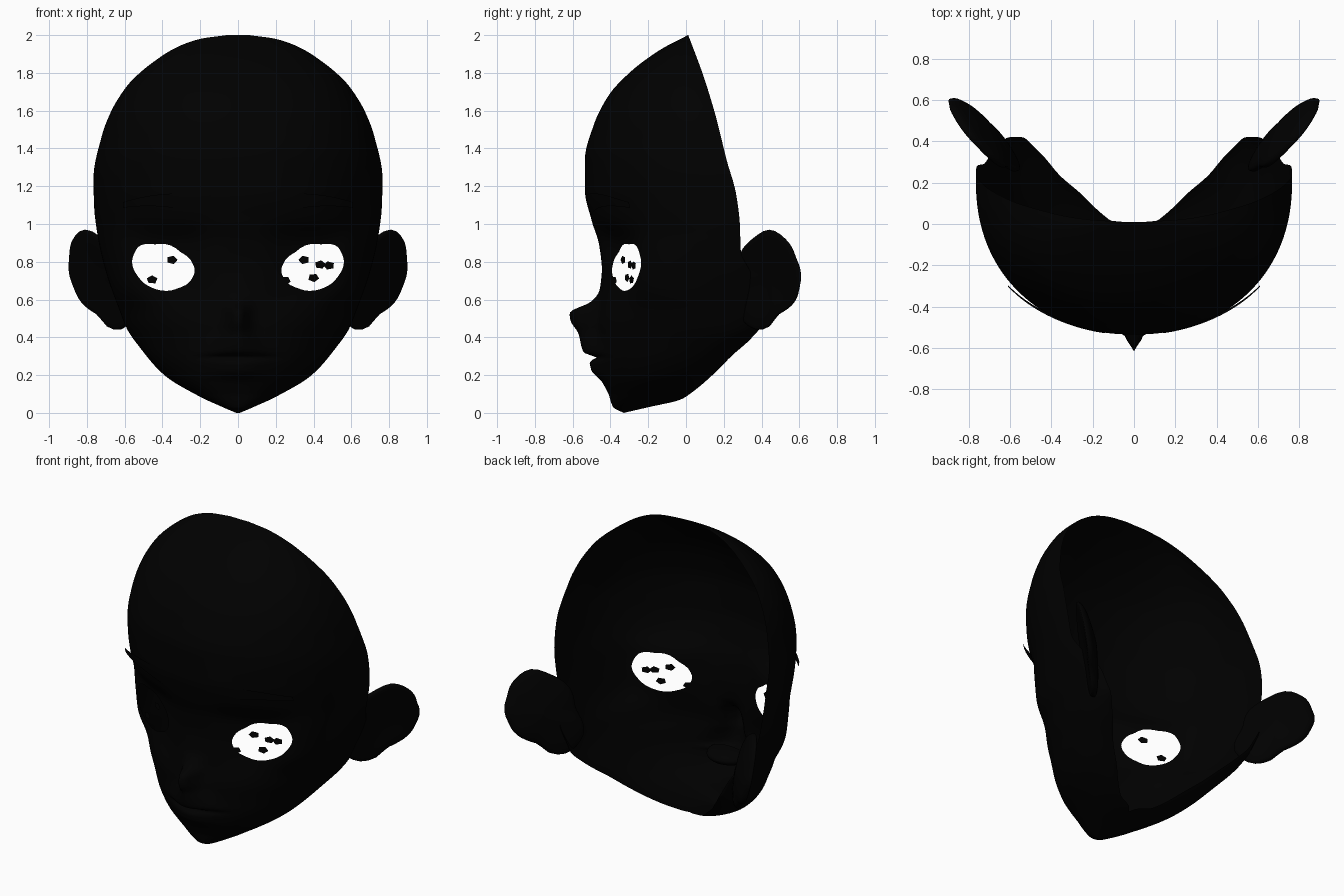
import bpy, bmesh, math

if "Cube" in bpy.data.objects:
    bpy.data.objects.remove(bpy.data.objects["Cube"])


def mat(name, v):
    m = bpy.data.materials.new(name)
    m.diffuse_color = (v, v, v, 1)
    m.use_nodes = True
    m.node_tree.nodes["Principled BSDF"].inputs["Base Color"].default_value = m.diffuse_color
    return m


BLACK = mat("black", 0.0)


def curve(*pts):
    """Monotone cubic interpolation through (key, value) points."""
    p = sorted(pts)
    n = len(p)
    d = [(p[i + 1][1] - p[i][1]) / (p[i + 1][0] - p[i][0]) for i in range(n - 1)]
    m = [d[0]] + [2 * a * b / (a + b) if a * b > 0 else 0 for a, b in zip(d, d[1:])] + [d[-1]]

    def f(k):
        k = min(max(k, p[0][0]), p[-1][0])
        i = 0
        while i < n - 2 and k > p[i + 1][0]:
            i += 1
        h = p[i + 1][0] - p[i][0]
        t = (k - p[i][0]) / h
        return ((2 * t**3 - 3 * t**2 + 1) * p[i][1] + (t**3 - 2 * t**2 + t) * h * m[i]
                + (3 * t**2 - 2 * t**3) * p[i + 1][1] + (t**3 - t**2) * h * m[i + 1])
    return f


def polar(pts):
    """Closed outline as radius over angle."""
    a = [(math.atan2(z, x), math.hypot(x, z)) for x, z in pts]
    return curve(*[(t + k * math.tau, r) for t, r in a for k in (-1, 0, 1)])


def make(name, bm, mats=(BLACK,)):
    me = bpy.data.meshes.new(name)
    bm.to_mesh(me)
    bm.free()
    for m in mats:
        me.materials.append(m)
    me.shade_smooth()
    ob = bpy.data.objects.new(name, me)
    bpy.context.collection.objects.link(ob)
    return ob


def grid(bm, rows, closed=False):
    vs = [[bm.verts.new(c) for c in r] for r in rows]
    for a, b in zip(vs, vs[1:]):
        for i in range(len(a) - (0 if closed else 1)):
            j = (i + 1) % len(a)
            bm.faces.new((a[i], a[j], b[j], b[i]))


# Head profiles over height: front line, half width, widest depth, rear edge
front = curve((2, .01), (1.92, -.14), (1.8, -.30), (1.68, -.41), (1.52, -.49), (1.34, -.535),
              (1.18, -.535), (1.02, -.50), (.89, -.46), (.75, -.445), (.6, -.45), (.45, -.47),
              (.3, -.465), (.2, -.445), (.1, -.41), (.03, -.385), (0, -.33))
width = curve((2, .06), (1.98, .2), (1.93, .335), (1.86, .445), (1.8, .52), (1.74, .58),
              (1.67, .63), (1.6, .67), (1.47, .72), (1.24, .765), (1.1, .762), (.92, .74),
              (.75, .70), (.55, .63), (.44, .585), (.36, .53), (.2, .39), (.085, .2),
              (.03, .08), (0, .01))
mid = curve((2, .01), (1.79, .06), (1.58, .12), (1.34, .18), (1.1, .23), (.9, .24), (.77, .22),
            (.44, .2), (.3, .06), (.2, -.04), (.1, -.17), (.03, -.29), (0, -.33))
edge_x = curve((.86, 0), (.75, -.01), (.6, -.05), (.5, -.07), (.4, -.10),
               (.3, -.12), (.2, -.14), (.1, -.11), (.075, -.16), (.06, -.14), (0, -.01))
edge_y = curve((2, .012), (1.79, .09), (1.58, .155), (1.34, .215), (1.16, .265), (1, .285),
               (.86, .29), (.75, .34), (.6, .42), (.5, .42), (.4, .35), (.3, .24), (.2, .14),
               (.1, .02), (.07, -.03), (.03, -.2), (0, -.33))
# Nose and lips: depth and breadth of the bump on the centre line
bump = curve((.75, 0), (.65, -.01), (.59, -.05), (.53, -.155), (.49, -.145), (.42, -.10),
             (.33, -.08), (.31, -.06), (.295, -.005), (.28, -.035), (.26, -.05), (.23, -.05),
             (.16, -.01), (.1, 0))
breadth = curve((.65, .08), (.53, .05), (.45, .06), (.38, .1), (.3, .14), (.2, .14))
P = .93


def face_y(x, z):
    s = min(abs(x) / width(z), 1) ** (1 / P)
    c = math.sqrt(max(0, 1 - s * s)) ** P
    y = mid(z) + (front(z) - mid(z)) * c + bump(z) * math.exp(-(x / breadth(z)) ** 2)
    # flatter around the eyes
    g = math.exp(-((abs(x) - .395) / .24) ** 4 - ((z - .775) / .19) ** 4)
    return y + g * (-.385 + .43 * (abs(x) - .23) - y)


def half_slice(z, nf=36, nb=12):
    w, pts = width(z), []
    for i in range(nf + 1):
        x = w * math.sin(math.pi / 2 * i / nf) ** P
        pts.append((x, face_y(x, z), z))
    xe = 0 if z < .07 else max(0, w + edge_x(z))
    for i in range(1, nb + 1):
        s = math.pi / 2 * i / nb
        pts.append((xe + (w - xe) * math.cos(s), mid(z) + (edge_y(z) - mid(z)) * math.sin(s), z))
    return pts


# Eye outline
CX, CZ = .395, .775
eye_r = polar([(-.165, -.03), (-.15, .025), (-.08, .085), (.03, .118), (.14, .095), (.163, .045),
               (.125, -.065), (.04, -.12), (-.07, -.118), (-.14, -.08)])


def eye_rel(x, z):
    dx, dz = abs(x) - CX, z - CZ
    return math.hypot(dx, dz) / eye_r(math.atan2(dz, dx))


# Open face shell with eye holes
bm = bmesh.new()
rows = []
N = 200
for k in range(N + 1):
    h = half_slice(1 - math.cos(math.pi * k / N))
    rows.append([(-x, y, z) for x, y, z in h[:0:-1]] + h)
grid(bm, rows)
holes = []
for f in bm.faces:
    c = f.calc_center_median()
    if c.y < 0 and abs(c.x) < .6 and .6 < c.z < .95 and eye_rel(c.x, c.z) < 1:
        holes.append(f)
bmesh.ops.delete(bm, geom=holes, context='FACES')
for v in bm.verts:
    if v.is_boundary and v.co.y < 0 and abs(v.co.x) < .62 and .6 < v.co.z < .95:
        q = eye_rel(v.co.x, v.co.z)
        x = math.copysign(CX + (abs(v.co.x) - CX) / q, v.co.x)
        z = CZ + (v.co.z - CZ) / q
        v.co = (x, face_y(x, z), z)
bmesh.ops.remove_doubles(bm, verts=bm.verts, dist=.0004)
bmesh.ops.recalc_face_normals(bm, faces=bm.faces)
make("face_shell", bm)

# Small flecks standing in the eye openings
SPOTS = {1: [(.35, .81), (.435, .785), (.482, .78), (.40, .715), (.25, .70)],
         -1: [(.35, .81), (.455, .705)]}
for side, label in ((1, "right"), (-1, "left")):
    bm = bmesh.new()
    for sx, sz in SPOTS[side]:
        pts = []
        for i in range(5):
            a = math.tau * i / 5 + sx * 9
            x, z = sx + .03 * math.cos(a), sz + .023 * math.sin(a)
            pts.append(bm.verts.new((side * x, face_y(x, z), z)))
        bm.faces.new(pts)
    make(label + "_eye_flecks", bm)

    # Brow plate, lifting off the face at its outer end
    bm = bmesh.new()
    rows = []
    for j in range(5):
        row = []
        for i in range(21):
            t = i / 20
            x = .14 + .47 * t
            z = 1.045 + .05 * math.sin(t * 2.2) + j / 4 * (.11 - .08 * t)
            row.append((side * x, face_y(x, z) - .004 - .045 * t ** 3, z))
        rows.append(row)
    grid(bm, rows)
    make(label + "_brow", bm)

# Ears: outline in depth and height, leaning outward
EY, EZ = .44, .72
ear_r = polar([(-.17, -.2), (-.17, .0), (-.15, .14), (-.08, .21), (0, .25), (.09, .2), (.155, .08),
               (.168, -.04), (.14, -.13), (.05, -.2), (-.01, -.27), (-.07, -.28)])
for side, label in ((1, "right"), (-1, "left")):
    bm = bmesh.new()
    rings = []
    for k in range(25):
        u = k / 24 * math.pi
        r, t = max(math.sin(u), .001), math.cos(u)
        # front is dished, back is rounded and thick
        off = .035 * t ** .6 - .03 * (1 - r * r) if t > 0 else -.07 * (-t) ** .7
        ring = []
        for i in range(48):
            a = -math.pi + math.tau * i / 48
            R = ear_r(a) * r
            y, z = EY + R * math.cos(a) * .97, EZ + R * math.sin(a)
            x = .81 + .80 * (y - .44) + .24 * (z - .97)
            ring.append((side * (x + off * .78), y - off * .62 * (1 - r * .7), z))
        rings.append(ring)
    grid(bm, rings, True)
    bmesh.ops.recalc_face_normals(bm, faces=bm.faces)
    make(label + "_ear", bm)

# Mouth pocket behind the lips
bm = bmesh.new()
rows = []
for k in range(9):
    u = math.pi / 2 * k / 8
    r = max(math.cos(u), .01)
    rows.append([(.14 * r * math.cos(a), -.45 + .13 * math.sin(u), .295 + .05 * r * math.sin(a))
                 for a in (math.tau * i / 24 for i in range(24))])
grid(bm, rows, True)
make("mouth_pocket", bm)
